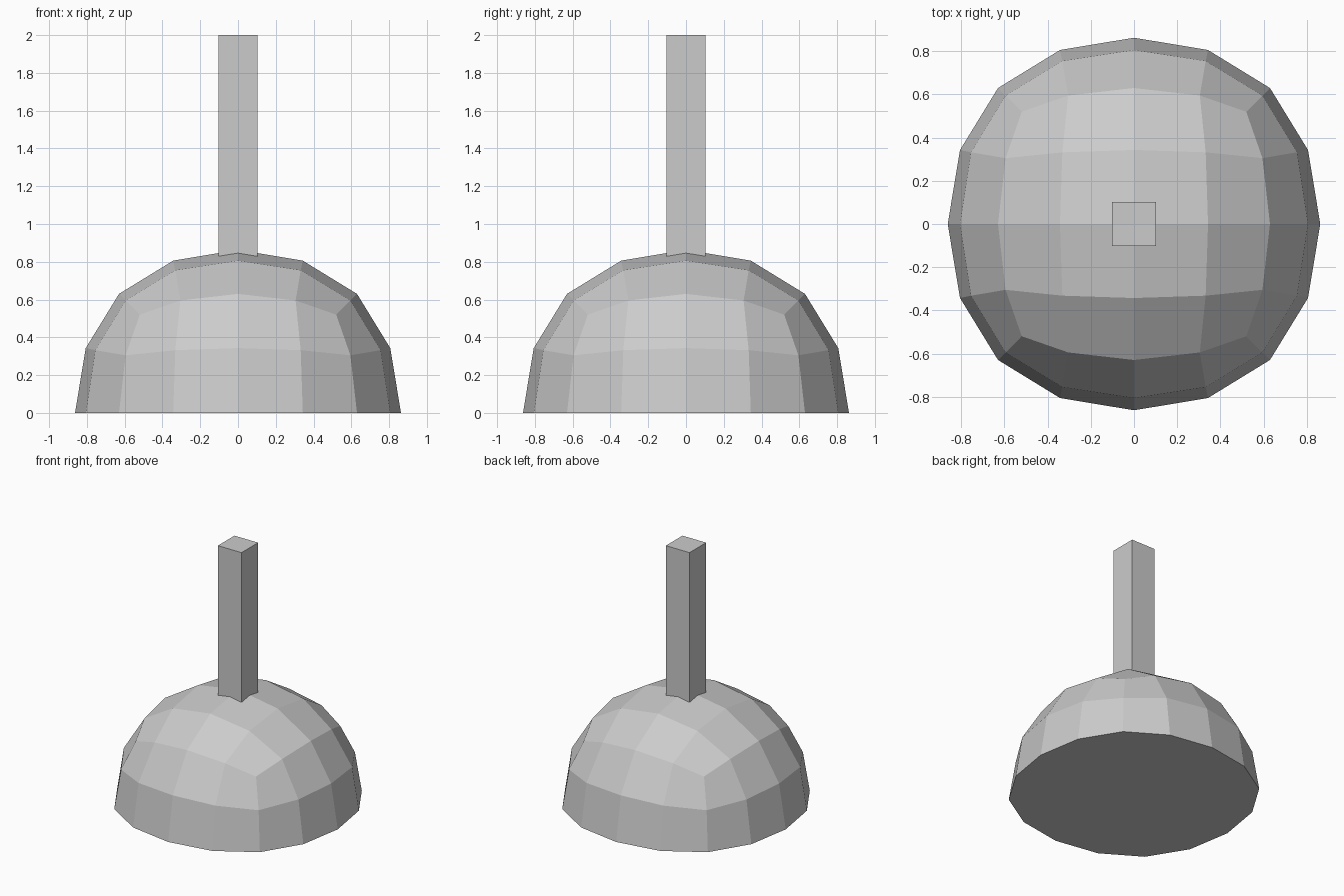
import bpy, bmesh

if "Cube" in bpy.data.objects:
    bpy.data.objects.remove(bpy.data.objects["Cube"])

# Rounded-cube position for each grid point class (sorted steps from a face centre)
ROUND = {
    (0, 0): (0.0, 0.0, 0.863),
    (0, 1): (0.0, 0.343, 0.806),
    (0, 2): (0.0, 0.63, 0.63),
    (1, 1): (0.332, 0.332, 0.755),
    (1, 2): (0.305, 0.595, 0.595),
    (2, 2): (0.52, 0.52, 0.52),
}


def add_object(name, bm):
    bmesh.ops.recalc_face_normals(bm, faces=bm.faces[:])
    mesh = bpy.data.meshes.new(name)
    bm.to_mesh(mesh)
    bm.free()
    obj = bpy.data.objects.new(name, mesh)
    bpy.context.collection.objects.link(obj)
    return obj


# Dome: a 4x4-per-side cube rounded to a ball, cut flat and closed at the base
bm = bmesh.new()
bmesh.ops.create_cube(bm, size=4)
bmesh.ops.subdivide_edges(bm, edges=bm.edges[:], cuts=3, use_grid_fill=True)
for v in bm.verts:
    steps = [round(c) for c in v.co]
    order = sorted(range(3), key=lambda i: abs(steps[i]))
    pos = ROUND[tuple(abs(steps[i]) for i in order[:2])]
    for i, p in zip(order, pos):
        v.co[i] = p if steps[i] >= 0 else -p
lower = [v for v in bm.verts if v.co.z < -0.01]
bmesh.ops.delete(bm, geom=lower, context='VERTS')
rim = [e for e in bm.edges if e.is_boundary]
bmesh.ops.contextual_create(bm, geom=rim)
add_object("dome", bm)

# Handle: square post sunk slightly into the dome
bm = bmesh.new()
bmesh.ops.create_cube(bm, size=1)
bottom, top, width = 0.81, 2.0, 0.205
for v in bm.verts:
    v.co.x *= width
    v.co.y *= width
    v.co.z = top if v.co.z > 0 else bottom
add_object("handle", bm)
